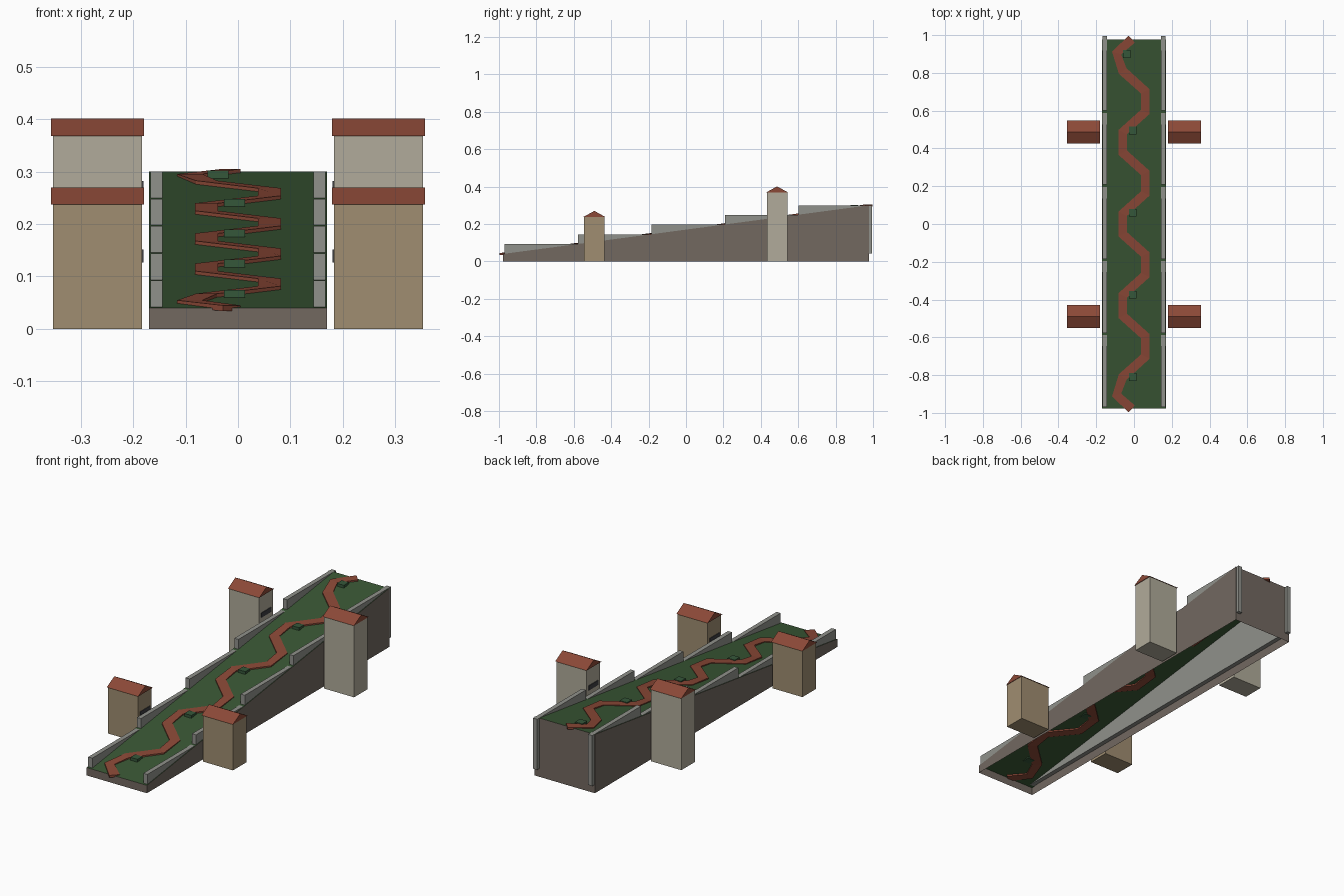
import bpy, bmesh
from mathutils import Vector

cube = bpy.data.objects.get("Cube")
if cube:
    bpy.data.objects.remove(cube, do_unlink=True)


def material(name, rgb):
    m = bpy.data.materials.new(name)
    m.use_nodes = True
    m.diffuse_color = (*rgb, 1)
    node = next(n for n in m.node_tree.nodes if n.type == 'BSDF_PRINCIPLED')
    node.inputs["Base Color"].default_value = (*rgb, 1)
    return m


GRASS = material("grass green", (0.042, 0.095, 0.035))
HEDGE = material("hedge green", (0.036, 0.095, 0.042))
EARTH = material("earth brown", (0.17, 0.14, 0.118))
STONE = material("curb grey", (0.28, 0.285, 0.26))
BRICK = material("brick red", (0.26, 0.066, 0.038))
TAN = material("tan plaster", (0.35, 0.27, 0.165))
CREAM = material("pale plaster", (0.44, 0.41, 0.325))
DARK = material("window dark", (0.05, 0.05, 0.055))


def make(name, verts, faces, *mats):
    bm = bmesh.new()
    vs = [bm.verts.new(v) for v in verts]
    for f in faces:
        bm.faces.new([vs[i] for i in f])
    bmesh.ops.recalc_face_normals(bm, faces=bm.faces)
    mesh = bpy.data.meshes.new(name)
    bm.to_mesh(mesh)
    bm.free()
    for m in mats:
        mesh.materials.append(m)
    ob = bpy.data.objects.new(name, mesh)
    bpy.context.scene.collection.objects.link(ob)
    return ob


BOX_FACES = [(0, 1, 3, 2), (4, 5, 7, 6), (0, 1, 5, 4), (2, 3, 7, 6), (0, 2, 6, 4), (1, 3, 7, 5)]


def box(name, xs, ys, zs, mat):
    return make(name, [(x, y, z) for x in xs for y in ys for z in zs], BOX_FACES, mat)


HALF, LENGTH = 0.17, 0.978


def slope(y):
    return 0.17 + 0.13 * y / LENGTH


# Hill: sloped grass on earth walls, open underneath
corners = [(-HALF, -LENGTH), (HALF, -LENGTH), (HALF, LENGTH), (-HALF, LENGTH)]
hill = make("hill",
            [(x, y, 0) for x, y in corners] + [(x, y, slope(y)) for x, y in corners],
            [(i, (i + 1) % 4, (i + 1) % 4 + 4, i + 4) for i in range(4)] + [(4, 5, 6, 7)],
            EARTH, GRASS)
for p in hill.data.polygons:
    p.material_index = int(p.normal.z > 0.5)

# Stepped curbs along both edges
STEP = 0.393
for side, s in (("left", 1), ("right", -1)):
    for i in range(5):
        y = -0.97 + STEP * i
        box(f"{side}_curb_{i + 1}", (s * 0.144, s * 0.167), (y, y + STEP),
            (0.042, 0.04 + 0.052 * (i + 1)), STONE)

# Winding path: alternating pairs of bends, same at both ends
half_path = []
for k in range(8):
    x = -0.06 if ((k + 1) // 2) % 2 == 0 else 0.06
    half_path.append(Vector((x, 0.054 + 0.108 * k)))
half_path += [Vector((-0.092, 0.905)), Vector((-0.012, 0.979))]
path = [Vector((p.x, -p.y)) for p in reversed(half_path)] + half_path
verts, faces = [], []
for i, p in enumerate(path):
    t = (path[min(i + 1, len(path) - 1)] - path[max(i - 1, 0)]).normalized()
    n = Vector((t.y, -t.x)) * 0.025
    for q, dz in ((p + n, 0.005), (p - n, 0.005), (p - n, -0.006), (p + n, -0.006)):
        verts.append((q.x, q.y, slope(p.y) + dz))
for i in range(len(path) - 1):
    a = 4 * i
    faces += [(a + j, a + (j + 1) % 4, a + (j + 1) % 4 + 4, a + j + 4) for j in range(4)]
faces += [(0, 1, 2, 3), tuple(range(len(verts) - 4, len(verts)))]
make("winding_path", verts, faces, BRICK)

# Small hedges beside the path
for i, (x, y) in enumerate([(-0.007, -0.81), (-0.007, -0.375), (-0.007, 0.06),
                            (-0.007, 0.495), (-0.038, 0.9)]):
    z = slope(y)
    box(f"hedge_{i + 1}", (x - 0.02, x + 0.02), (y - 0.02, y + 0.02), (z - 0.004, z + 0.012), HEDGE)

# Houses with gabled roofs and a window facing the hill
for row, y, h, wall in (("front", -0.49, 0.237, TAN), ("back", 0.487, 0.368, CREAM)):
    for side, s in (("left", 1), ("right", -1)):
        name = f"{row}_{side}_house"
        box(name + "_walls", (s * 0.183, s * 0.353), (y - 0.055, y + 0.055), (0, h), wall)
        profile = [(y - 0.06, h), (y + 0.06, h), (y, h + 0.033)]
        make(name + "_roof",
             [(s * x, py, pz) for x in (0.179, 0.356) for py, pz in profile],
             [(0, 1, 2), (3, 4, 5), (0, 1, 4, 3), (1, 2, 5, 4), (2, 0, 3, 5)], BRICK)
        box(name + "_window", (s * 0.18, s * 0.185), (y - 0.04, y + 0.04),
            (h - 0.11, h - 0.086), DARK)
